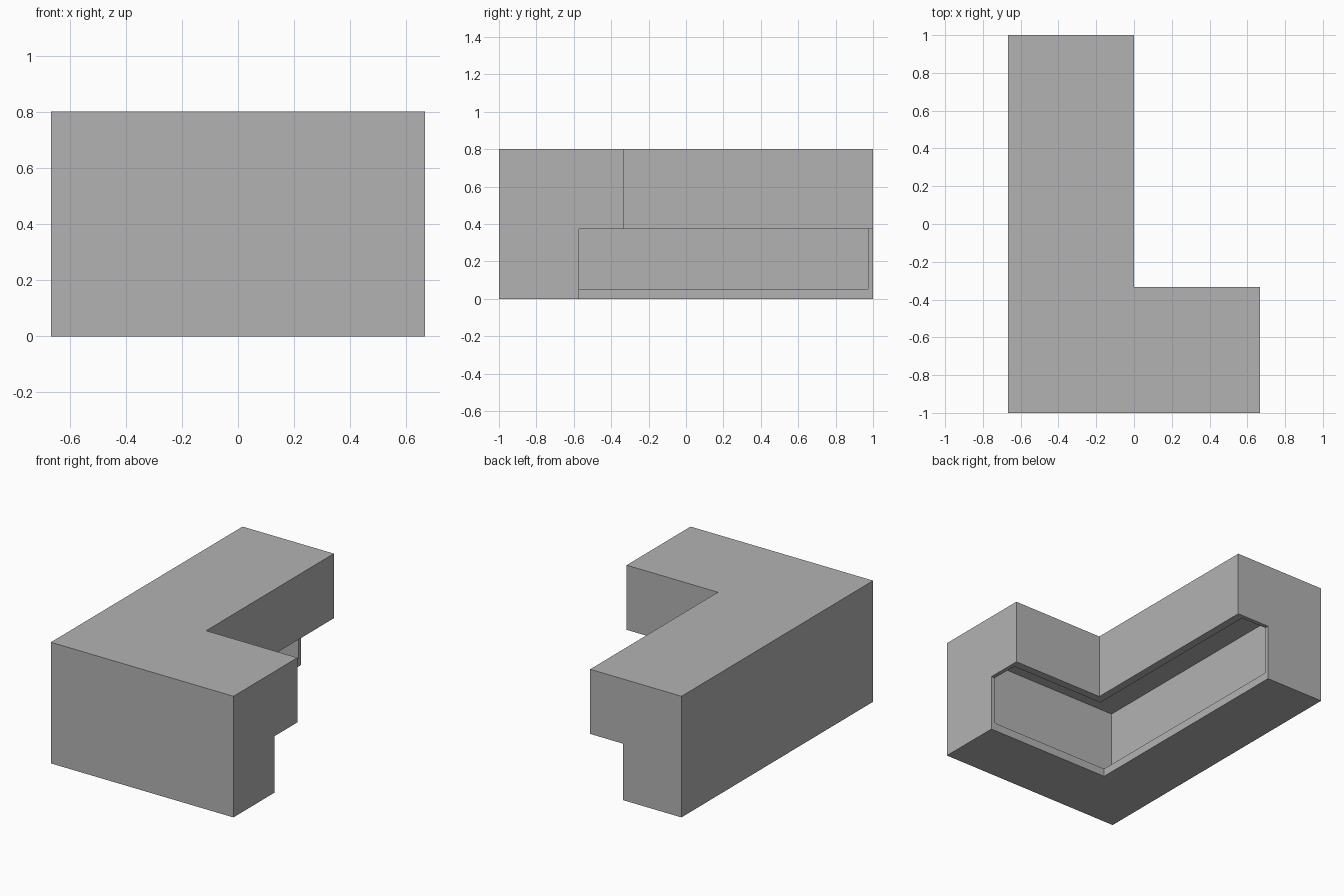
import bpy
import bmesh

cube = bpy.data.objects.get("Cube")
if cube:
    bpy.data.objects.remove(cube, do_unlink=True)

# Overall sizes
HALF_X, HALF_Y, HEIGHT = 0.667, 1.0, 0.80
TOP_DEPTH, BASE_DEPTH, STEP_Z = 0.667, 0.427, 0.373
WALL, END_WALL = 0.053, 0.027

grey = bpy.data.materials.new("plain_grey")
grey.use_nodes = True
colour = (0.45, 0.45, 0.45, 1.0)
grey.diffuse_color = colour
grey.node_tree.nodes["Principled BSDF"].inputs["Base Color"].default_value = colour


def sweep_corner(name, profile, end_inset=0.0):
    """Sweep a (depth, height) profile round the mitred L-shaped corner."""
    bm = bmesh.new()
    stations = [
        [(HALF_X - end_inset, d - HALF_Y, z) for d, z in profile],
        [(d - HALF_X, d - HALF_Y, z) for d, z in profile],
        [(d - HALF_X, HALF_Y - end_inset, z) for d, z in profile],
    ]
    rings = [[bm.verts.new(co) for co in ring] for ring in stations]
    n = len(profile)
    for a, b in zip(rings, rings[1:]):
        for i in range(n):
            j = (i + 1) % n
            bm.faces.new((a[i], a[j], b[j], b[i]))
    bm.faces.new(rings[0])
    bm.faces.new(rings[-1])
    bmesh.ops.recalc_face_normals(bm, faces=bm.faces)
    mesh = bpy.data.meshes.new(name)
    bm.to_mesh(mesh)
    bm.free()
    mesh.materials.append(grey)
    obj = bpy.data.objects.new(name, mesh)
    bpy.context.collection.objects.link(obj)
    return obj


# Corner counter with an overhanging upper half
counter = sweep_corner("corner_counter", [
    (0, 0), (BASE_DEPTH, 0), (BASE_DEPTH, STEP_Z),
    (TOP_DEPTH, STEP_Z), (TOP_DEPTH, HEIGHT), (0, HEIGHT)])

# Hollow interior, open on the inner side below the overhang
inner, lip = WALL, TOP_DEPTH - WALL
cavity = sweep_corner("cavity_cutter", [
    (inner, WALL), (lip, WALL), (lip, HEIGHT - WALL), (inner, HEIGHT - WALL)],
    END_WALL)
cavity.hide_render = True

cut = counter.modifiers.new("hollow", "BOOLEAN")
cut.operation = "DIFFERENCE"
cut.solver = "EXACT"
cut.object = cavity
bpy.context.view_layer.objects.active = counter
bpy.ops.object.modifier_apply(modifier=cut.name)
bpy.data.objects.remove(cavity, do_unlink=True)
